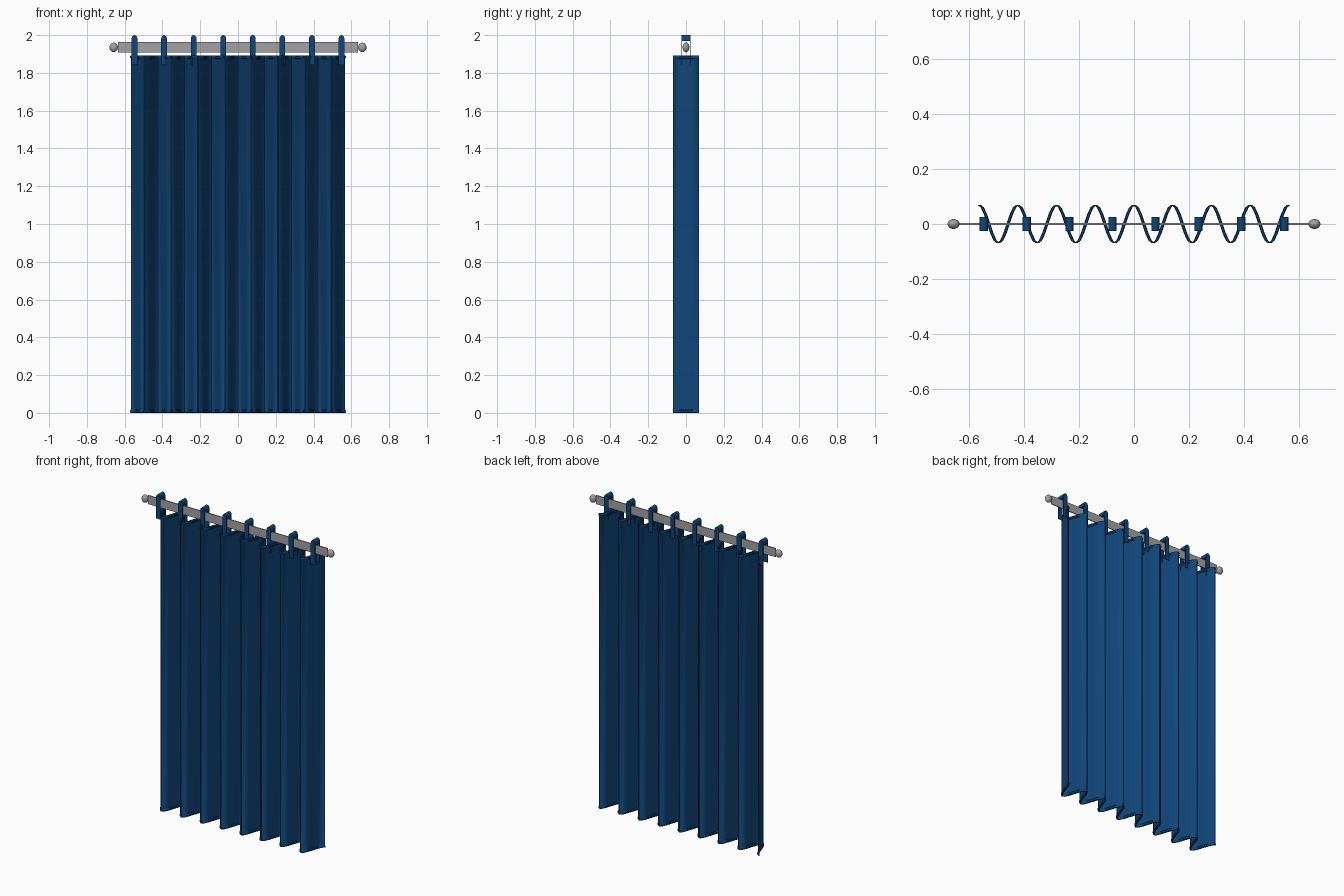
import bpy, bmesh, math

if "Cube" in bpy.data.objects:
    bpy.data.objects.remove(bpy.data.objects["Cube"])


def material(name, colour):
    m = bpy.data.materials.new(name)
    m.use_nodes = True
    m.diffuse_color = colour
    m.node_tree.nodes["Principled BSDF"].inputs["Base Color"].default_value = colour
    return m


NAVY = material("navy fabric", (0.005, 0.06, 0.19, 1))
STEEL = material("grey metal", (0.36, 0.365, 0.375, 1))


def loft(name, sections, mat, smooth=False):
    """Join equal closed sections with quads and cap both ends."""
    bm = bmesh.new()
    rings = [[bm.verts.new(p) for p in s] for s in sections]
    n = len(rings[0])
    for a, b in zip(rings, rings[1:]):
        for i in range(n):
            j = (i + 1) % n
            bm.faces.new((a[i], a[j], b[j], b[i]))
    bm.faces.new(rings[0][::-1])
    bm.faces.new(rings[-1])
    bmesh.ops.recalc_face_normals(bm, faces=bm.faces)
    me = bpy.data.meshes.new(name)
    bm.to_mesh(me)
    bm.free()
    me.materials.append(mat)
    ob = bpy.data.objects.new(name, me)
    bpy.context.collection.objects.link(ob)
    if smooth:
        bpy.ops.object.select_all(action="DESELECT")
        ob.select_set(True)
        bpy.context.view_layer.objects.active = ob
        bpy.ops.object.shade_smooth_by_angle(angle=math.radians(30))
    return ob


def box(name, x, y, z, mat):
    """Box from (low, high) pairs."""
    return loft(name, [[(x[i], y[0], z[0]), (x[i], y[1], z[0]),
                        (x[i], y[1], z[1]), (x[i], y[0], z[1])] for i in (0, 1)], mat)


# Pleated curtain: thin sheet with thicker rounded hems, swept along a wave
HALF, PLEATS, STEPS, DEPTH, TOP = 0.565, 8, 12, 0.07, 1.892
side = [(0.003, 0), (0.006, 0.004), (0.006, 0.013), (0.002, 0.018)]
side += [(d, TOP - z) for d, z in reversed(side)]
profile = side + [(-d, z) for d, z in reversed(side)]
sections = []
for i in range(PLEATS * STEPS + 1):
    x = -HALF + 2 * HALF * i / (PLEATS * STEPS)
    y = DEPTH * math.cos(2 * math.pi * i / STEPS)
    sections.append([(x + d, y, z) for d, z in profile])
loft("curtain", sections, NAVY, True)

# Flat rod and its end knobs
ROD_Z = 1.935
box("rod", (-0.636, 0.636), (-0.003, 0.003), (ROD_Z - 0.028, ROD_Z + 0.028), STEEL)
for label, s in (("left", 1), ("right", -1)):
    bpy.ops.mesh.primitive_uv_sphere_add(segments=20, ring_count=12, radius=1,
                                         location=(s * 0.658, 0, ROD_Z))
    knob = bpy.context.object
    knob.name = label + "_end_knob"
    knob.scale = (0.022, 0.018, 0.025)
    knob.data.materials.append(STEEL)
    bpy.ops.object.shade_smooth()

# Hanging straps: round-topped cap with a thin leg on each side of the rod
W, Y, LEG = 0.015, 0.025, 0.004
for k in range(8):
    x = -0.548 + k * 1.096 / 7
    arc = [(x + W * math.cos(math.pi * a / 8), 1.982 + 0.018 * math.sin(math.pi * a / 8))
           for a in range(9)]
    outline = arc + [(x - W, 1.969), (x + W, 1.969)]
    loft(f"strap_cap_{k + 1}", [[(px, y, pz) for px, pz in outline] for y in (-Y, Y)],
         NAVY, True)
    for label, y in (("front", -Y), ("back", Y - LEG)):
        box(f"strap_{label}_leg_{k + 1}", (x - W, x + W), (y, y + LEG), (1.843, 1.97), NAVY)
